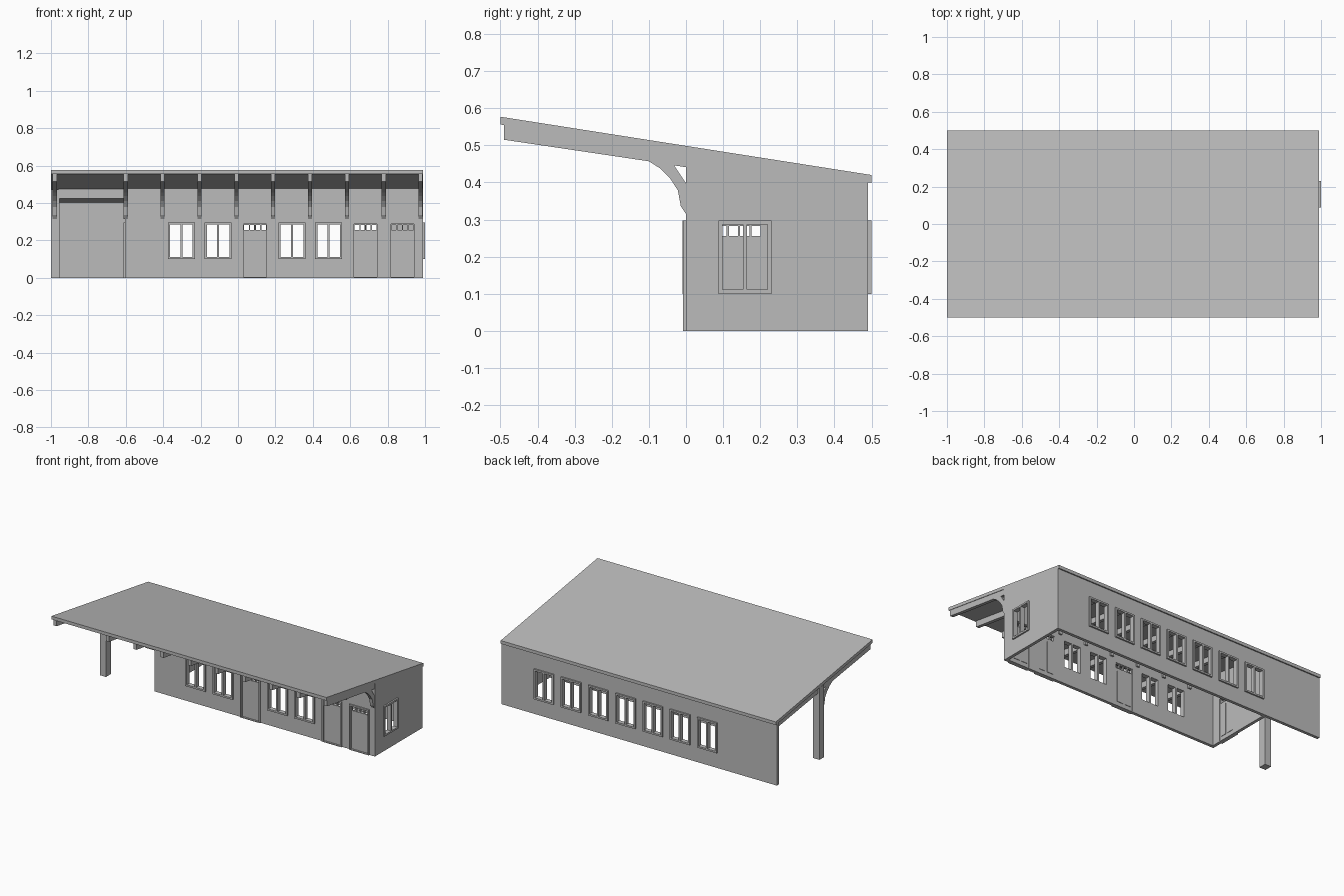
import bpy
import bmesh
from mathutils import Vector

cube = bpy.data.objects.get("Cube")
if cube:
    bpy.data.objects.remove(cube, do_unlink=True)

grey = bpy.data.materials.new("plain grey")
grey.use_nodes = True
COLOUR = (0.5, 0.5, 0.5, 1)
grey.diffuse_color = COLOUR
grey.node_tree.nodes["Principled BSDF"].inputs["Base Color"].default_value = COLOUR

THICK = 0.02      # wall thickness
BAY = 0.197       # spacing of rafters, windows and doors


def prism(bm, pts, axis, a, b):
    """Extrude a (u, z) profile along x or y from a to b."""
    def place(p, d):
        return (d, p[0], p[1]) if axis == "x" else (p[0], d, p[1])
    face = bm.faces.new([bm.verts.new(place(p, a)) for p in pts])
    grown = bmesh.ops.extrude_face_region(bm, geom=[face])
    shift = Vector(place((0, 0), b - a))
    verts = [g for g in grown["geom"] if isinstance(g, bmesh.types.BMVert)]
    bmesh.ops.translate(bm, verts=verts, vec=shift)


def rect(u0, u1, z0, z1):
    return [(u0, z0), (u1, z0), (u1, z1), (u0, z1)]


def make(name, parts):
    """Build one object from a list of (profile, axis, start, end)."""
    bm = bmesh.new()
    for part in parts:
        prism(bm, *part)
    bmesh.ops.recalc_face_normals(bm, faces=bm.faces)
    mesh = bpy.data.meshes.new(name)
    bm.to_mesh(mesh)
    bm.free()
    mesh.materials.append(grey)
    obj = bpy.data.objects.new(name, mesh)
    bpy.context.collection.objects.link(obj)
    return obj


def window(name, axis, outer, s, c):
    """Casing that stands proud of the wall, with a central mullion."""
    w, z0, z1, e = 0.072, 0.1, 0.297, 0.011
    a, b = outer + s * 0.01, outer - s * THICK
    bars = [rect(c - w, c - w + e, z0, z1), rect(c + w - e, c + w, z0, z1),
            rect(c - w + e, c + w - e, z0, z0 + e),
            rect(c - w + e, c + w - e, z1 - e, z1),
            rect(c - e / 2, c + e / 2, z0 + e, z1 - e)]
    make(name, [(r, axis, a, b) for r in bars])


def door(name, axis, outer, s, c):
    """Casing, leaf with raised panels and a row of four small lights."""
    w, top, e = 0.072, 0.297, 0.01
    a, b = outer + s * 0.008, outer - s * THICK
    casing = [rect(c - w, c - w + e, 0, top), rect(c + w - e, c + w, 0, top),
              rect(c - w + e, c + w - e, top - e, top),
              rect(c - w + e, c + w - e, 0, 0.005)]
    make(name + "_casing", [(r, axis, a, b) for r in casing])
    inner, lo, hi = w - e, 0.255, 0.282
    leaf = [rect(c - inner, c + inner, 0.005, lo),
            rect(c - inner, c + inner, hi, top - e)]
    for i in range(5):
        u = c + (i - 2) * 0.0305
        leaf.append(rect(max(u - 0.003, c - inner), min(u + 0.003, c + inner), lo, hi))
    front, back = outer - s * 0.004, outer - s * 0.016
    parts = [(r, axis, front, back) for r in leaf]
    for side in (-1, 1):
        m = c + side * 0.03
        parts.append((rect(m - 0.022, m + 0.022, 0.03, 0.235), axis, back, back - s * 0.003))
    make(name, parts)


def wall(name, profile, axis, outer, s, windows=(), doors=()):
    """Wall slab with openings cut for its windows and doors."""
    obj = make(name, [(profile, axis, outer, outer - s * THICK)])
    cuts = [rect(c - 0.066, c + 0.066, 0.106, 0.291) for c in windows]
    cuts += [rect(c - 0.066, c + 0.066, -0.02, 0.291) for c in doors]
    if cuts:
        cutter = make(name + "_cutter", [(r, axis, outer + s * 0.05, outer - s * 0.05) for r in cuts])
        cutter.hide_render = True
        mod = obj.modifiers.new("openings", "BOOLEAN")
        mod.operation, mod.object, mod.solver = "DIFFERENCE", cutter, "EXACT"
        bpy.context.view_layer.objects.active = obj
        bpy.ops.object.modifier_apply(modifier=mod.name)
        bpy.data.objects.remove(cutter, do_unlink=True)
    for i, c in enumerate(windows):
        window(f"{name}_window_{i + 1}", axis, outer, s, c)
    for i, c in enumerate(doors):
        door(f"{name}_door_{i + 1}", axis, outer, s, c)


# Sloping roof slab
make("roof", [([(-0.5, 0.556), (0.5, 0.399), (0.5, 0.42), (-0.5, 0.577)], "x", -1, 0.99)])

# Walls with their windows and doors
bays = [-0.5 + BAY * i for i in range(8)]
wall("front_wall", rect(-0.603, 0.99, 0, 0.477), "y", 0, -1,
     windows=[bays[i] for i in (1, 2, 4, 5)], doors=[bays[i] for i in (3, 6, 7)])
wall("back_wall", rect(-1, 0.99, 0, 0.402), "y", 0.49, 1, windows=bays[:7])
gable = [(0.005, 0), (0.485, 0), (0.485, 0.403), (0.005, 0.478)]
wall("left_end_wall", gable, "x", 0.99, 1, windows=[0.159])
wall("porch_wall", gable, "x", -0.603, -1, doors=[0.143])

# Rafters with curved braces and a small open triangle beside the wall
rafter = [(-0.49, 0.515), (-0.1, 0.457), (-0.07, 0.438), (-0.043, 0.411),
          (-0.022, 0.379), (-0.014, 0.336), (0, 0.315), (0.03, 0.315),
          (0.03, 0.385), (0, 0.398), (-0.032, 0.446), (0, 0.441),
          (0.475, 0.37), (0.475, 0.404), (-0.49, 0.556)]
for i, x in enumerate([-0.98] + [-0.6 + BAY * k for k in range(9)]):
    make(f"rafter_{i + 1}", [(rafter, "x", x - 0.011, x + 0.011)])

# Open porch: corner post and the beam it carries
make("porch_post", [(rect(-1, -0.955, 0, 0.472), "y", 0, 0.05)])
make("porch_beam", [(rect(-0.96, -0.6, 0.425, 0.474), "y", 0, 0.04)])
